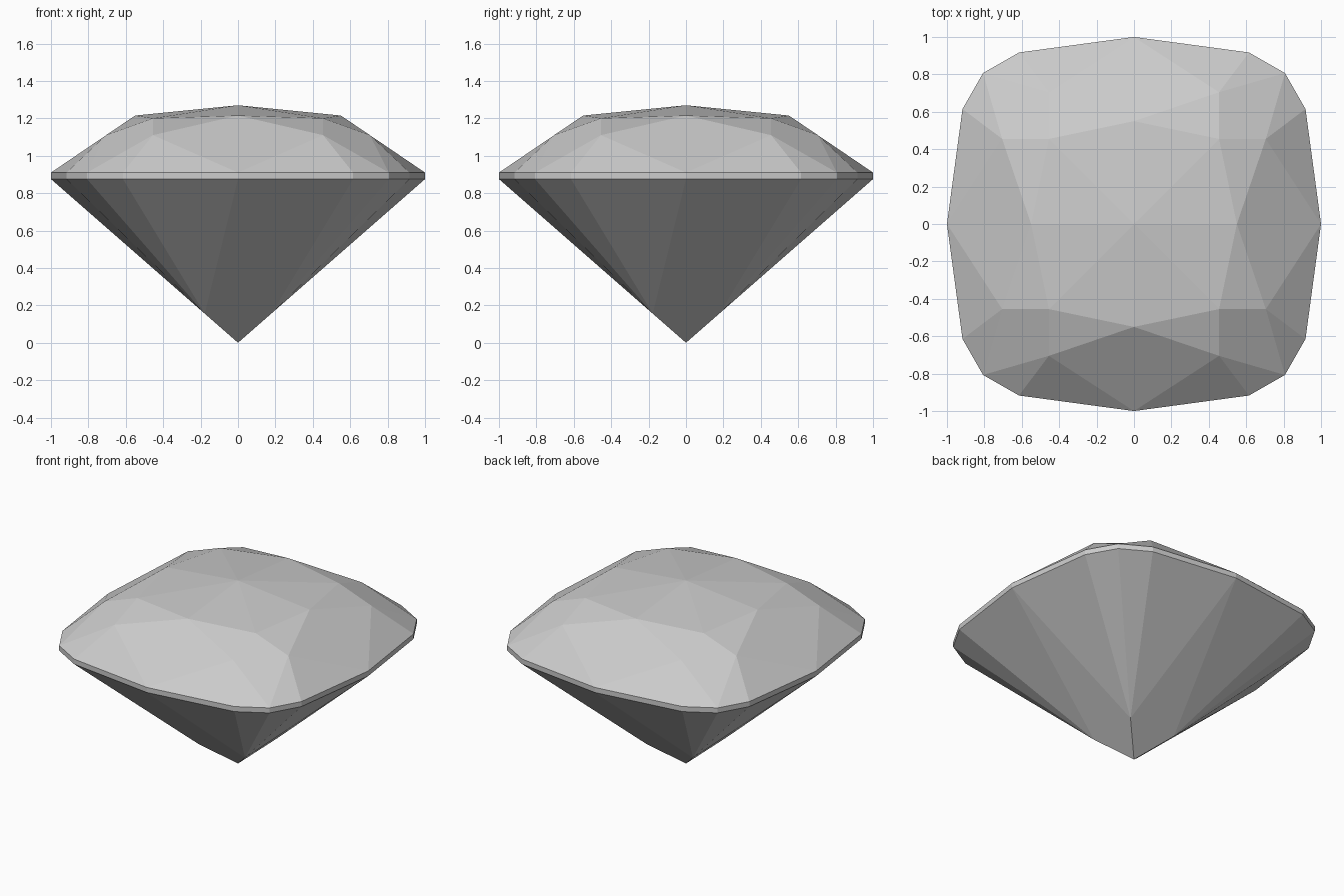
import bpy, bmesh
from mathutils import Vector, Matrix

cube = bpy.data.objects.get("Cube")
if cube:
    bpy.data.objects.remove(cube, do_unlink=True)

stone = bpy.data.materials.new("pale_grey_stone")
stone.use_nodes = True
grey = (0.6, 0.6, 0.6, 1)
stone.diffuse_color = grey
stone.node_tree.nodes["Principled BSDF"].inputs["Base Color"].default_value = grey

GIRDLE_LOW, GIRDLE_TOP, PEAK = 0.875, 0.91, 1.27
CENTRE = Vector((0, 0, GIRDLE_TOP))
# Outline from the middle of the front side round to the middle of the right side
OUTLINE = [(0, -1), (0.615, -0.917), (0.807, -0.807), (0.917, -0.615), (1, 0)]


def ring(z):
    return [Vector((x, y, z)) for x, y in OUTLINE]


def make_part(name, facets):
    """Repeat one quarter of facets four times round z and weld them."""
    bm = bmesh.new()
    for quarter in range(4):
        turn = Matrix.Rotation(quarter * 1.5707963, 3, 'Z')
        for facet in facets:
            bm.faces.new([bm.verts.new(turn @ p) for p in facet])
    bmesh.ops.remove_doubles(bm, verts=bm.verts, dist=0.001)
    bm.normal_update()
    for face in bm.faces:
        if face.normal.dot(face.calc_center_median() - CENTRE) < 0:
            face.normal_flip()
    mesh = bpy.data.meshes.new(name)
    bm.to_mesh(mesh)
    bm.free()
    mesh.materials.append(stone)
    bpy.context.collection.objects.link(bpy.data.objects.new(name, mesh))


low, top = ring(GIRDLE_LOW), ring(GIRDLE_TOP)

# Crown: shallow pointed table, kites and small girdle triangles
peak = Vector((0, 0, PEAK))
front, right = Vector((0, -0.55, 1.215)), Vector((0.55, 0, 1.215))
corner = Vector((0.455, -0.455, 1.2))
star_a, star_b = Vector((0.455, -0.705, 1.11)), Vector((0.705, -0.455, 1.11))
star_b_prev = Vector((-0.455, -0.705, 1.11))
make_part("crown", [
    (peak, front, corner), (peak, corner, right),
    (front, star_a, corner), (corner, star_b, right),
    (front, star_b_prev, top[0], star_a),
    (corner, star_a, top[2], star_b),
    (star_a, top[0], top[1]), (star_a, top[1], top[2]),
    (star_b, top[2], top[3]), (star_b, top[3], top[4]),
])

# Girdle: thin upright band
make_part("girdle", [(low[i], low[i + 1], top[i + 1], top[i]) for i in range(4)])

# Pavilion: four long kites with corner fans between them
tip = Vector((0, 0, 0))
S = 0.178
fan, fan_prev = Vector((S, -S, S * GIRDLE_LOW)), Vector((-S, -S, S * GIRDLE_LOW))
make_part("pavilion", [(low[0], fan, tip, fan_prev)]
          + [(low[i], low[i + 1], fan) for i in range(4)])
